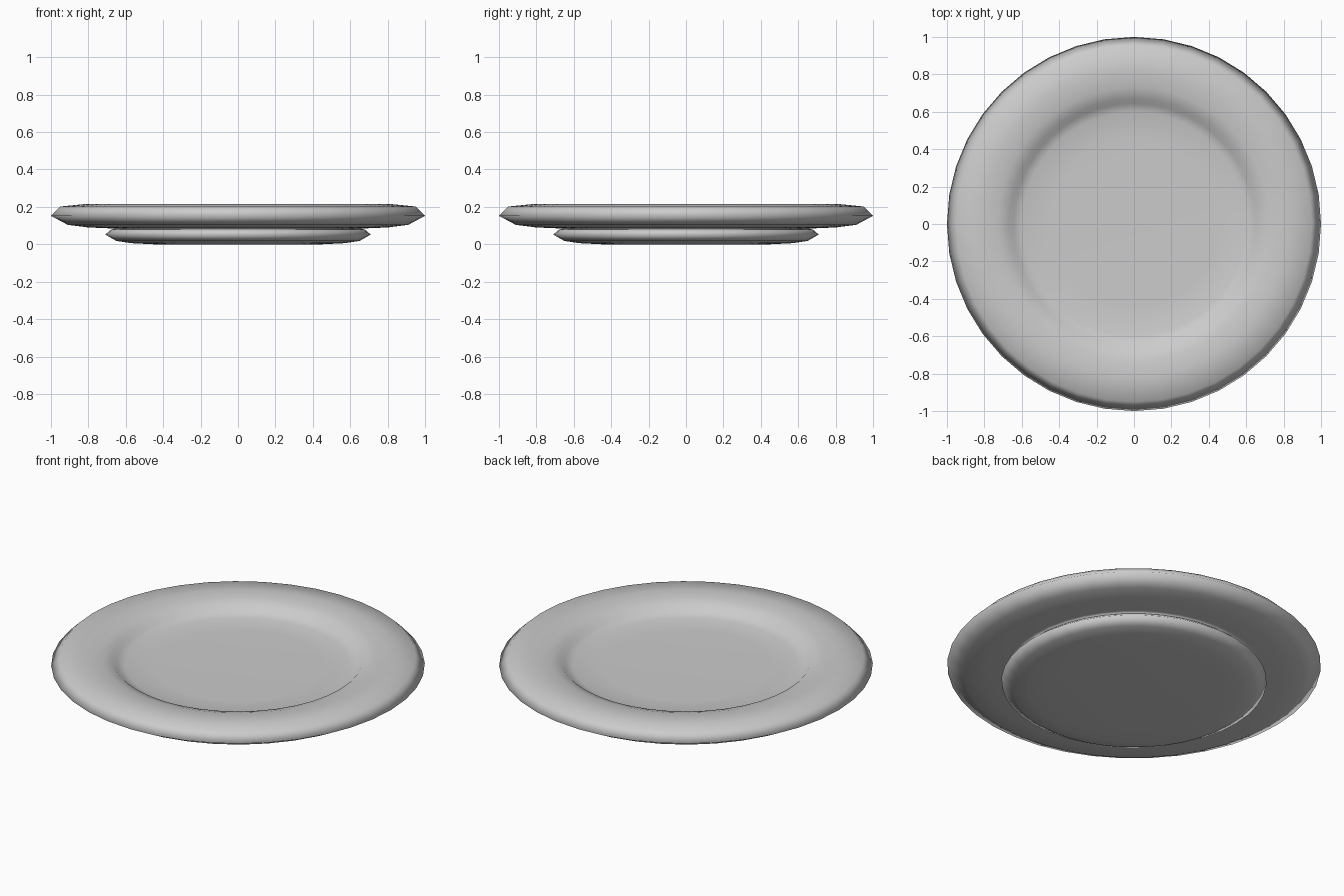
import bpy, bmesh, math

if "Cube" in bpy.data.objects:
    bpy.data.objects.remove(bpy.data.objects["Cube"])

SIDES = 40

# Half cross-section (radius, height): underside, foot, rim, then the shallow well
profile = [
    (0, 0), (0.45, 0), (0.57, 0.006), (0.65, 0.018), (0.71, 0.052),
    (0.68, 0.078), (0.66, 0.083), (0.70, 0.086), (0.80, 0.09),
    (0.91, 0.104), (1.0, 0.152), (0.95, 0.202), (0.82, 0.215),
    (0.73, 0.206), (0.67, 0.188), (0.645, 0.164), (0.60, 0.15),
    (0.45, 0.146), (0, 0.145),
]

# Plate: spin the cross-section around z
bm = bmesh.new()
verts = [bm.verts.new((r, 0, z)) for r, z in profile]
edges = [bm.edges.new(pair) for pair in zip(verts, verts[1:])]
bmesh.ops.spin(bm, geom=verts + edges, cent=(0, 0, 0), axis=(0, 0, 1),
               angle=2 * math.pi, steps=SIDES, use_merge=False)
bmesh.ops.remove_doubles(bm, verts=bm.verts[:], dist=0.0005)
bmesh.ops.recalc_face_normals(bm, faces=bm.faces[:])
for face in bm.faces:
    face.smooth = True

mesh = bpy.data.meshes.new("plate")
bm.to_mesh(mesh)
bm.free()
plate = bpy.data.objects.new("plate", mesh)
bpy.context.collection.objects.link(plate)
